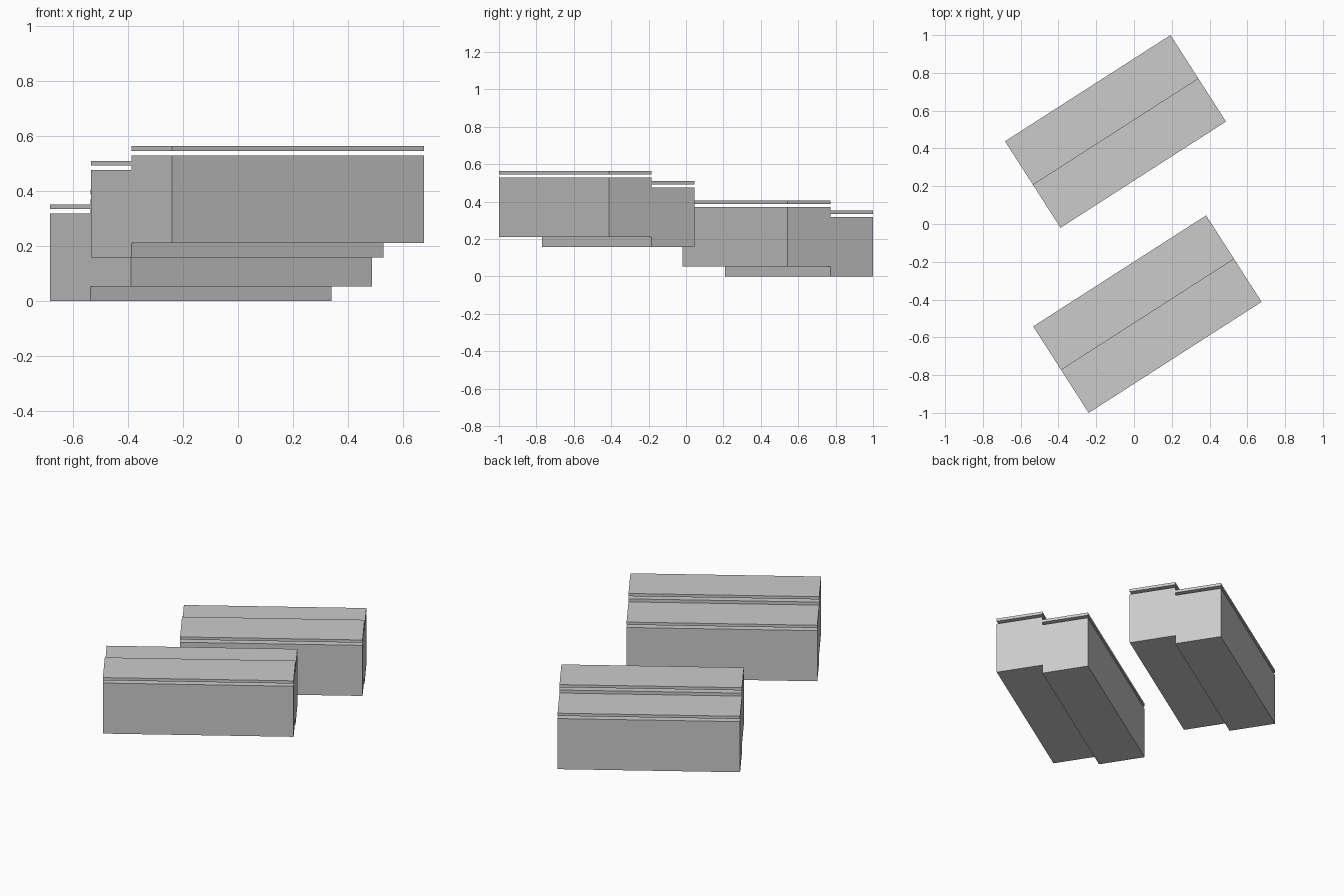
import bpy
from math import radians, sin, cos

if "Cube" in bpy.data.objects:
    bpy.data.objects.remove(bpy.data.objects["Cube"])

ANGLE = radians(32.7)      # rotation of both blocks in plan
DEPTH = 0.272              # depth of one terrace unit
WALL_H, GAP, ROOF_T = 0.318, 0.017, 0.017


def box(name, corner, length, z, height, row):
    """Rotated box; corner is the block's front-left corner, row counts units back."""
    a, d = length / 2, DEPTH * (row + 0.5)
    x = corner[0] + a * cos(ANGLE) - d * sin(ANGLE)
    y = corner[1] + a * sin(ANGLE) + d * cos(ANGLE)
    bpy.ops.mesh.primitive_cube_add(size=1, location=(x, y, z + height / 2),
                                    rotation=(0, 0, ANGLE))
    ob = bpy.context.object
    ob.name = name
    ob.scale = (length, DEPTH, height)
    bpy.ops.object.transform_apply(location=False, rotation=False, scale=True)


# Two blocks, each of two units stepping up the slope towards the front
blocks = [("front_block", (-0.240, -1.0), 1.088, (0.211, 0.158)),
          ("back_block", (-0.389, -0.02), 1.041, (0.053, 0.0))]

for name, corner, length, bases in blocks:
    for row, z in enumerate(bases):
        unit = f"{name}_{('upper', 'lower')[row]}"
        box(unit + "_walls", corner, length, z, WALL_H, row)
        # Thin roof slab held just clear of the walls
        box(unit + "_roof", corner, length, z + WALL_H + GAP, ROOF_T, row)
